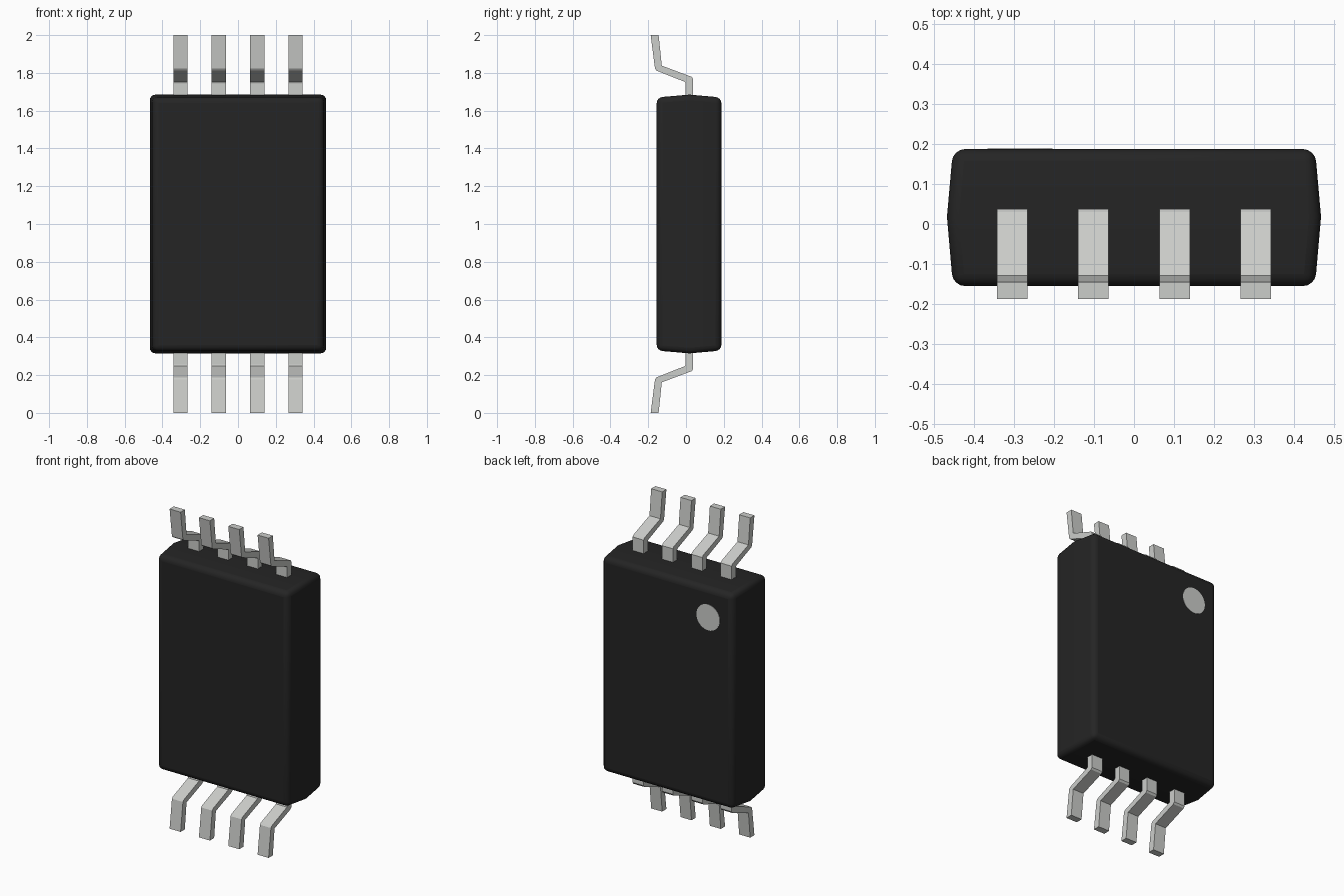
import bpy, bmesh, math
from mathutils import Matrix

cube = bpy.data.objects.get("Cube")
if cube:
    bpy.data.objects.remove(cube, do_unlink=True)


def material(name, rgb):
    m = bpy.data.materials.new(name)
    m.use_nodes = True
    m.diffuse_color = (*rgb, 1)
    m.node_tree.nodes["Principled BSDF"].inputs["Base Color"].default_value = (*rgb, 1)
    return m


black = material("black_plastic", (0.018, 0.018, 0.018))
metal = material("tinned_metal", (0.6, 0.61, 0.59))


def add_object(name, bm, mat):
    bmesh.ops.recalc_face_normals(bm, faces=bm.faces)
    mesh = bpy.data.meshes.new(name)
    bm.to_mesh(mesh)
    bm.free()
    mesh.materials.append(mat)
    obj = bpy.data.objects.new(name, mesh)
    bpy.context.collection.objects.link(obj)
    return obj


# Package body: three stacked rectangles, widest at the parting line
BACK = 0.187
bm = bmesh.new()
rings = []
for y, half_x, half_z in ((-0.155, 0.452, 0.67), (0.018, 0.467, 0.685), (BACK, 0.452, 0.67)):
    rings.append([bm.verts.new((sx * half_x, y, 1 + sz * half_z))
                  for sx, sz in ((-1, -1), (1, -1), (1, 1), (-1, 1))])
for a, b in zip(rings, rings[1:]):
    for i in range(4):
        j = (i + 1) % 4
        bm.faces.new((a[i], a[j], b[j], b[i]))
bm.faces.new(rings[0])
bm.faces.new(rings[-1])
body = add_object("package_body", bm, black)
bevel = body.modifiers.new("rounded_edges", "BEVEL")
bevel.width = 0.03
bevel.segments = 4
bevel.limit_method = "ANGLE"
bevel.angle_limit = math.radians(30)
bpy.context.view_layer.objects.active = body
body.select_set(True)
bpy.ops.object.shade_smooth_by_angle(angle=math.radians(35))
body.select_set(False)

# Pin marker: thin disc on the back face
bm = bmesh.new()
bmesh.ops.create_cone(bm, cap_ends=True, segments=32, radius1=0.081, radius2=0.081, depth=0.004,
                      matrix=Matrix.Translation((-0.285, BACK, 1.49)) @ Matrix.Rotation(math.pi / 2, 4, "X"))
add_object("pin_marker", bm, metal)

# Bent leads: (y, distance from the body centre) outline, extruded along x
LEAD = ((-0.187, 1), (-0.164, 0.822), (-0.156, 0.812), (-0.005, 0.752), (-0.003, 0.745), (-0.003, 0.65),
        (0.038, 0.65), (0.038, 0.768), (0.03, 0.779), (-0.128, 0.838), (-0.145, 1))


def add_lead(name, x, side):
    bm = bmesh.new()
    face = bm.faces.new([bm.verts.new((x - 0.038, y, 1 + side * d)) for y, d in LEAD])
    out = bmesh.ops.extrude_face_region(bm, geom=[face])
    moved = [v for v in out["geom"] if isinstance(v, bmesh.types.BMVert)]
    bmesh.ops.translate(bm, verts=moved, vec=(0.076, 0, 0))
    add_object(name, bm, metal)


for side, label in ((1, "upper"), (-1, "lower")):
    for i in range(4):
        add_lead(f"{label}_lead_{i + 1}", (i - 1.5) * 0.203, side)
